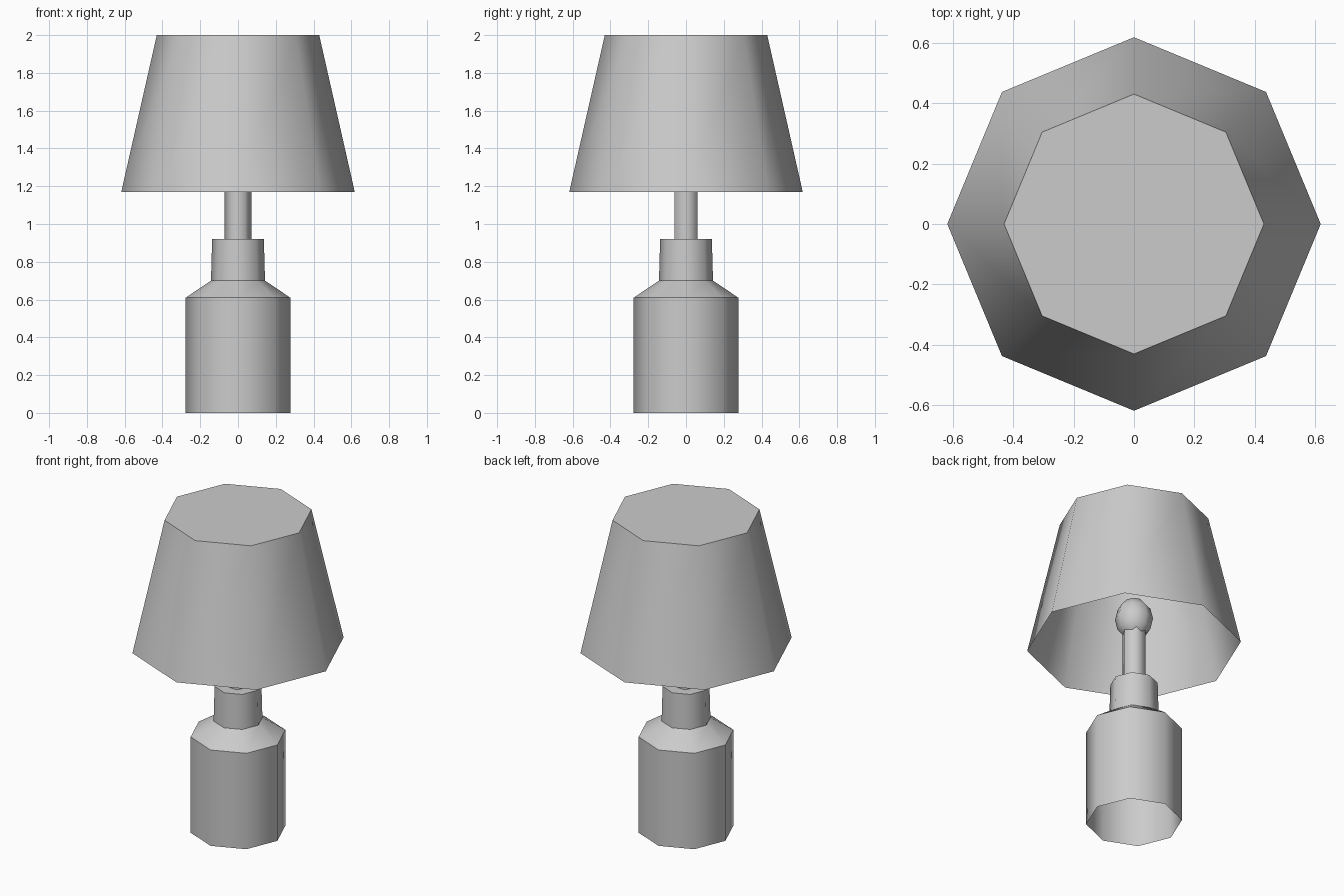
import bpy, bmesh
from math import radians, cos, sin, tau

cube = bpy.data.objects.get("Cube")
if cube:
    bpy.data.objects.remove(cube)

grey = bpy.data.materials.new("plain_grey")
grey.use_nodes = True
colour = (0.6, 0.6, 0.6, 1)
grey.diffuse_color = colour
grey.node_tree.nodes["Principled BSDF"].inputs["Base Color"].default_value = colour


def finish(name, bm, angle):
    """Turn a bmesh into a shaded object."""
    mesh = bpy.data.meshes.new(name)
    bm.to_mesh(mesh)
    bm.free()
    mesh.materials.append(grey)
    obj = bpy.data.objects.new(name, mesh)
    bpy.context.collection.objects.link(obj)
    bpy.ops.object.select_all(action='DESELECT')
    obj.select_set(True)
    bpy.context.view_layer.objects.active = obj
    bpy.ops.object.shade_smooth_by_angle(angle=radians(angle))
    return obj


def turned(name, profile, sides=8, cap_top=True, angle=50):
    """Sweep (radius, height) points round z, open below."""
    bm = bmesh.new()
    rings = [[bm.verts.new((r * cos(tau * i / sides), r * sin(tau * i / sides), z))
              for i in range(sides)] for r, z in profile]
    for low, high in zip(rings, rings[1:]):
        for i in range(sides):
            j = (i + 1) % sides
            bm.faces.new((low[i], low[j], high[j], high[i]))
    if cap_top:
        bm.faces.new(rings[-1])
    return finish(name, bm, angle)


# Hollow base with sloping shoulder
turned("base", [(0.277, 0), (0.277, 0.61), (0.143, 0.70)], cap_top=False)

# Collar and hexagonal stem
turned("collar", [(0.143, 0.70), (0.137, 0.92)])
turned("stem", [(0.071, 0.92), (0.071, 1.27)], sides=6, angle=65)

# Bulb under the shade
bm = bmesh.new()
bmesh.ops.create_uvsphere(bm, u_segments=8, v_segments=6, radius=1)
bmesh.ops.scale(bm, vec=(0.11, 0.11, 0.13), verts=bm.verts)
bmesh.ops.translate(bm, vec=(0, 0, 1.35), verts=bm.verts)
finish("bulb", bm, 60)

# Shade, closed on top and open below
turned("shade", [(0.618, 1.17), (0.43, 2.0)])
